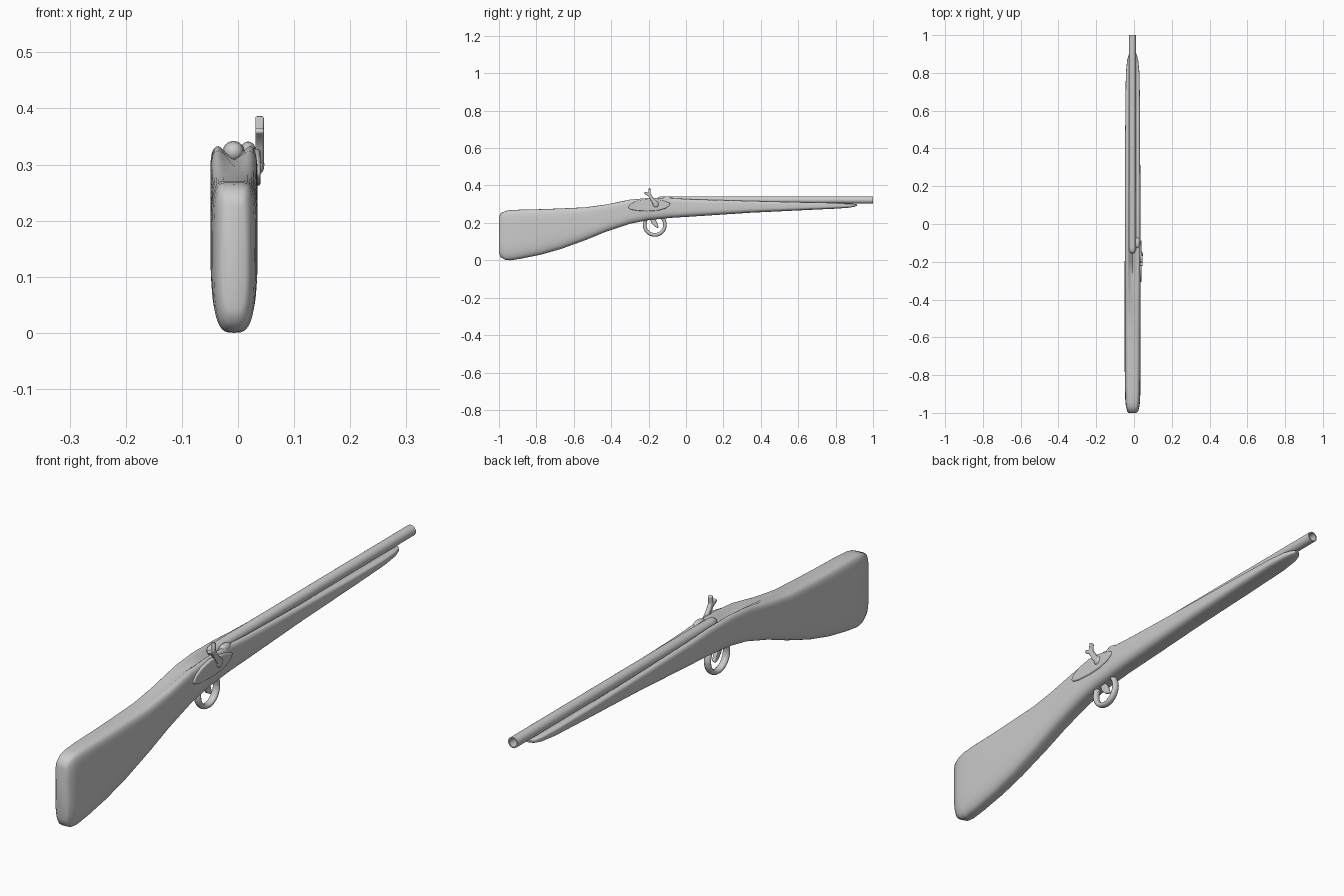
import bpy, bmesh, math
from mathutils import Vector

if "Cube" in bpy.data.objects:
    bpy.data.objects.remove(bpy.data.objects["Cube"])

gray = bpy.data.materials.new("plain gray")
gray.diffuse_color = (0.6, 0.6, 0.6, 1)
gray.use_nodes = True
gray.node_tree.nodes["Principled BSDF"].inputs["Base Color"].default_value = gray.diffuse_color
CX = -0.007  # centre line of stock and barrel


def finish(name, bm, angle=40, bevel=0):
    bmesh.ops.recalc_face_normals(bm, faces=bm.faces[:])
    me = bpy.data.meshes.new(name)
    bm.to_mesh(me)
    bm.free()
    me.materials.append(gray)
    ob = bpy.data.objects.new(name, me)
    bpy.context.collection.objects.link(ob)
    if bevel:
        m = ob.modifiers.new("round", 'BEVEL')
        m.width, m.segments, m.limit_method = bevel, 3, 'ANGLE'
    bpy.ops.object.select_all(action='DESELECT')
    ob.select_set(True)
    bpy.context.view_layer.objects.active = ob
    bpy.ops.object.shade_smooth_by_angle(angle=math.radians(angle))
    return ob


def loft(name, rings, angle=40, caps=True):
    bm = bmesh.new()
    rows = [[bm.verts.new(p) for p in r] for r in rings]
    n = len(rows[0])
    for a, b in zip(rows, rows[1:]):
        for i in range(n):
            j = (i + 1) % n
            bm.faces.new((a[i], a[j], b[j], b[i]))
    if caps:
        bm.faces.new(rows[0])
        bm.faces.new(rows[-1])
    return finish(name, bm, angle)


def lathe_y(name, profile, cx, cz, n=24):
    # profile of (radius, y) turned about a line parallel to y
    return loft(name, [[(cx + r * math.cos(k * math.tau / n), y, cz + r * math.sin(k * math.tau / n))
                        for k in range(n)] for r, y in profile])


def plate(name, outline, x0, x1, bevel):
    # side outline of (y, z) extruded across x
    bm = bmesh.new()
    f = bm.faces.new([bm.verts.new((x0, y, z)) for y, z in outline])
    g = bmesh.ops.extrude_face_region(bm, geom=[f])
    for v in g['geom']:
        if isinstance(v, bmesh.types.BMVert):
            v.co.x = x1
    return finish(name, bm, 40, bevel)


# stock: y, bottom, top, half width, depth of barrel groove
stations = [
    (-1.0, .040, .230, .020, 0), (-.992, .017, .251, .029, 0), (-.965, .002, .264, .036, 0),
    (-.94, 0, .268, .039, 0), (-.88, .009, .271, .041, 0), (-.78, .029, .273, .042, 0),
    (-.67, .06, .277, .042, 0), (-.54, .107, .283, .042, 0), (-.43, .152, .299, .042, .003),
    (-.30, .195, .326, .042, .018), (-.20, .215, .335, .042, .03), (-.08, .227, .334, .041, .03),
    (.02, .233, .328, .041, .025), (.34, .254, .318, .040, .018), (.61, .267, .311, .039, .008),
    (.80, .276, .307, .036, 0), (.87, .281, .304, .029, 0), (.90, .286, .302, .020, 0),
    (.915, .292, .299, .008, 0)]
N = 48
rings = []
for y, zb, zt, w, dip in stations:
    ring = []
    for k in range(N):
        c, s = math.cos(k * math.tau / N), math.sin(k * math.tau / N)
        e = 2 / 5 if s > 0 else 2 / 3.2
        x = math.copysign(abs(c) ** e, c) if abs(c) > 1e-6 else 0
        z = math.copysign(abs(s) ** e, s) if abs(s) > 1e-6 else 0
        h = (zb + zt) / 2 + z * (zt - zb) / 2
        if s > 0:
            h -= dip * max(0, 1 - abs(x) / .65)
        ring.append((CX + x * w, y, h))
    rings.append(ring)
loft("stock", rings, 50)

# barrel with rounded breech and hollow muzzle
lathe_y("barrel", [(.004, -.155), (.012, -.151), (.017, -.142), (.0195, -.125), (.0195, 1.0),
                   (.015, 1.0), (.015, .4)], CX - .001, .3225)

# lock plate on the right side
lock = [(-.31, .283), (-.295, .302), (-.26, .318), (-.21, .328), (-.16, .326), (-.12, .318),
        (-.085, .306), (-.088, .292), (-.11, .277), (-.15, .266), (-.21, .262), (-.27, .266),
        (-.30, .273)]
plate("lock_plate", lock, .02, .040, .005)

# hammer: curved body, nose and thumb spur
hammer = [(-.150, .296), (-.166, .292), (-.182, .309), (-.194, .330), (-.201, .342), (-.224, .357),
          (-.220, .366), (-.202, .361), (-.199, .387), (-.188, .383), (-.190, .358),
          (-.183, .346), (-.170, .328), (-.154, .312)]
plate("hammer", hammer, .031, .046, .003)

# hammer pivot screw
bm = bmesh.new()
bmesh.ops.create_uvsphere(bm, u_segments=16, v_segments=8, radius=1)
for v in bm.verts:
    v.co = Vector((.038 + v.co.x * .009, -.162 + v.co.y * .017, .300 + v.co.z * .017))
finish("hammer_pivot", bm)

# bolster and nipple beside the breech
bm = bmesh.new()
bmesh.ops.create_uvsphere(bm, u_segments=16, v_segments=8, radius=1)
for v in bm.verts:
    v.co = Vector((.018 + v.co.x * .014, -.10 + v.co.y * .03, .324 + v.co.z * .017))
finish("bolster", bm)

# ring-shaped trigger guard
M, T = 32, 12
rings = []
for k in range(M + 1):
    a = k * math.tau / M
    rings.append([(CX + .013 * math.sin(t * math.tau / T),
                   -.167 + (.0545 + .0095 * math.cos(t * math.tau / T)) * math.cos(a),
                   .190 + (.0545 + .0095 * math.cos(t * math.tau / T)) * math.sin(a)) for t in range(T)])
guard = loft("trigger_guard", rings, 60, caps=False)

# trigger
plate("trigger", [(-.195, .228), (-.170, .228), (-.155, .203), (-.146, .178), (-.152, .172),
                  (-.168, .180), (-.184, .198)], CX - .007, CX + .007, .003)
